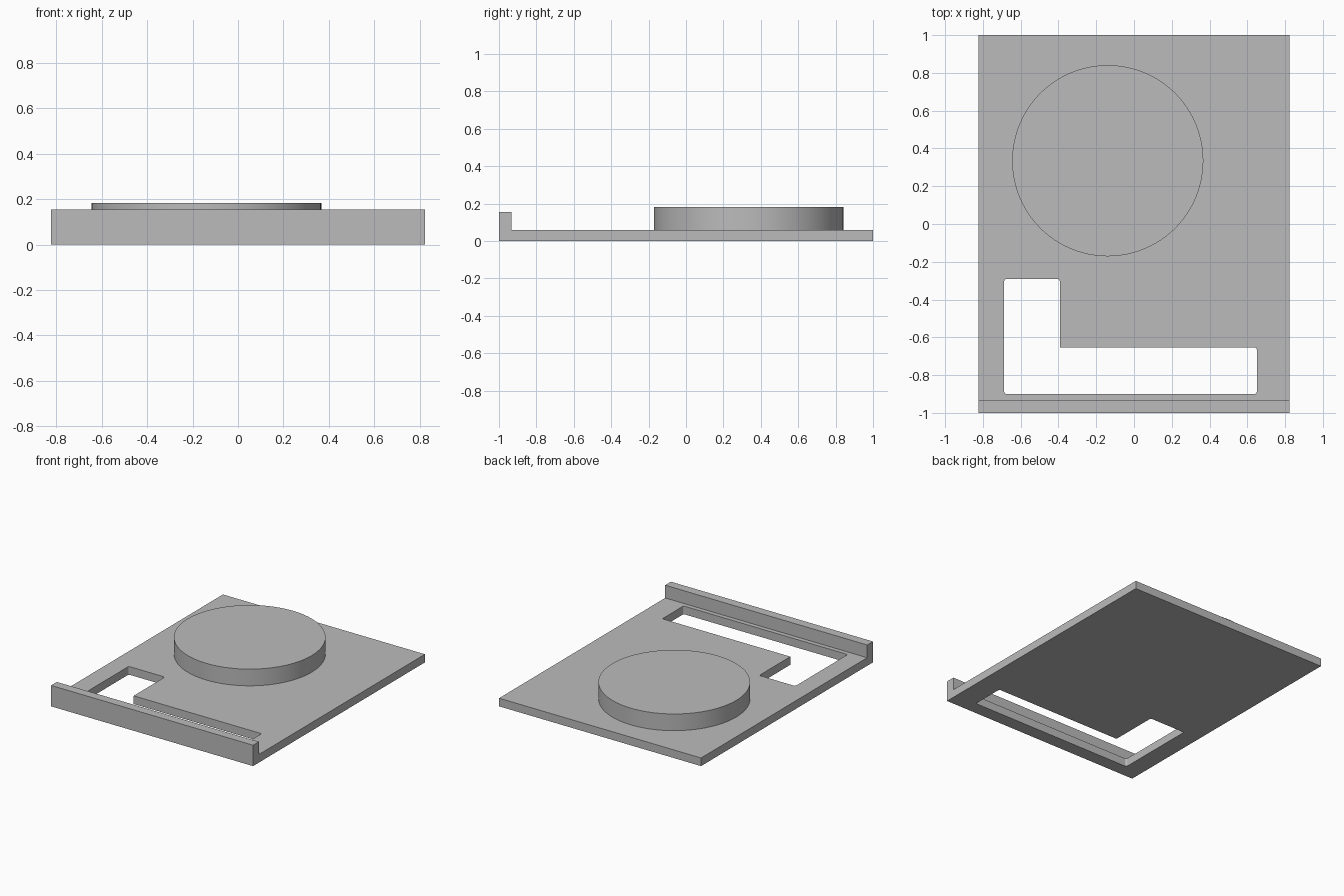
import bpy
import bmesh
import math
from mathutils import Vector

default = bpy.data.objects.get("Cube")
if default:
    bpy.data.objects.remove(default, do_unlink=True)

grey = bpy.data.materials.new("plain grey")
grey.use_nodes = True
colour = (0.5, 0.5, 0.5, 1)
grey.diffuse_color = colour
grey.node_tree.nodes["Principled BSDF"].inputs["Base Color"].default_value = colour


def prism(name, outline, sweep, round_corners=(), radius=0.012):
    """Sweep a flat outline into a solid, rounding the chosen corners."""
    bm = bmesh.new()
    verts = [bm.verts.new(p) for p in outline]
    face = bm.faces.new(verts)
    if round_corners:
        bmesh.ops.bevel(bm, geom=[verts[i] for i in round_corners], offset=radius,
                        segments=4, profile=0.5, affect='VERTICES')
        face = bm.faces[:][0]
    swept = bmesh.ops.extrude_face_region(bm, geom=[face], use_keep_orig=True)
    moved = [g for g in swept["geom"] if isinstance(g, bmesh.types.BMVert)]
    bmesh.ops.translate(bm, verts=moved, vec=Vector(sweep))
    bmesh.ops.recalc_face_normals(bm, faces=bm.faces)
    mesh = bpy.data.meshes.new(name)
    bm.to_mesh(mesh)
    bm.free()
    mesh.materials.append(grey)
    obj = bpy.data.objects.new(name, mesh)
    bpy.context.collection.objects.link(obj)
    return obj


# Base plate with raised front lip, swept across the width
half_width, thick, lip_top, lip_back = 0.823, 0.06, 0.154, -0.933
side = [(-1, 0), (1, 0), (1, thick), (lip_back, thick), (lip_back, lip_top), (-1, lip_top)]
base = prism("base_plate", [(-half_width, y, z) for y, z in side], (2 * half_width, 0, 0))

# L-shaped opening through the plate
opening = [(-0.687, -0.9), (0.65, -0.9), (0.65, -0.653),
           (-0.393, -0.653), (-0.393, -0.291), (-0.687, -0.291)]
cutter = prism("opening_cutter", [(x, y, -0.1) for x, y in opening], (0, 0, 0.4),
               round_corners=(0, 1, 2, 4, 5))
cutter.hide_render = True
cut = base.modifiers.new("opening", 'BOOLEAN')
cut.operation = 'DIFFERENCE'
cut.solver = 'EXACT'
cut.object = cutter
bpy.context.view_layer.objects.active = base
bpy.ops.object.modifier_apply(modifier=cut.name)
bpy.data.objects.remove(cutter, do_unlink=True)

# Round raised disc
disc_top = 0.183
bpy.ops.mesh.primitive_cylinder_add(vertices=96, radius=0.506, depth=disc_top - thick,
                                    location=(-0.139, 0.335, (disc_top + thick) / 2))
disc = bpy.context.object
disc.name = "round_disc"
disc.data.materials.append(grey)
bpy.ops.object.shade_smooth_by_angle(angle=math.radians(30))
